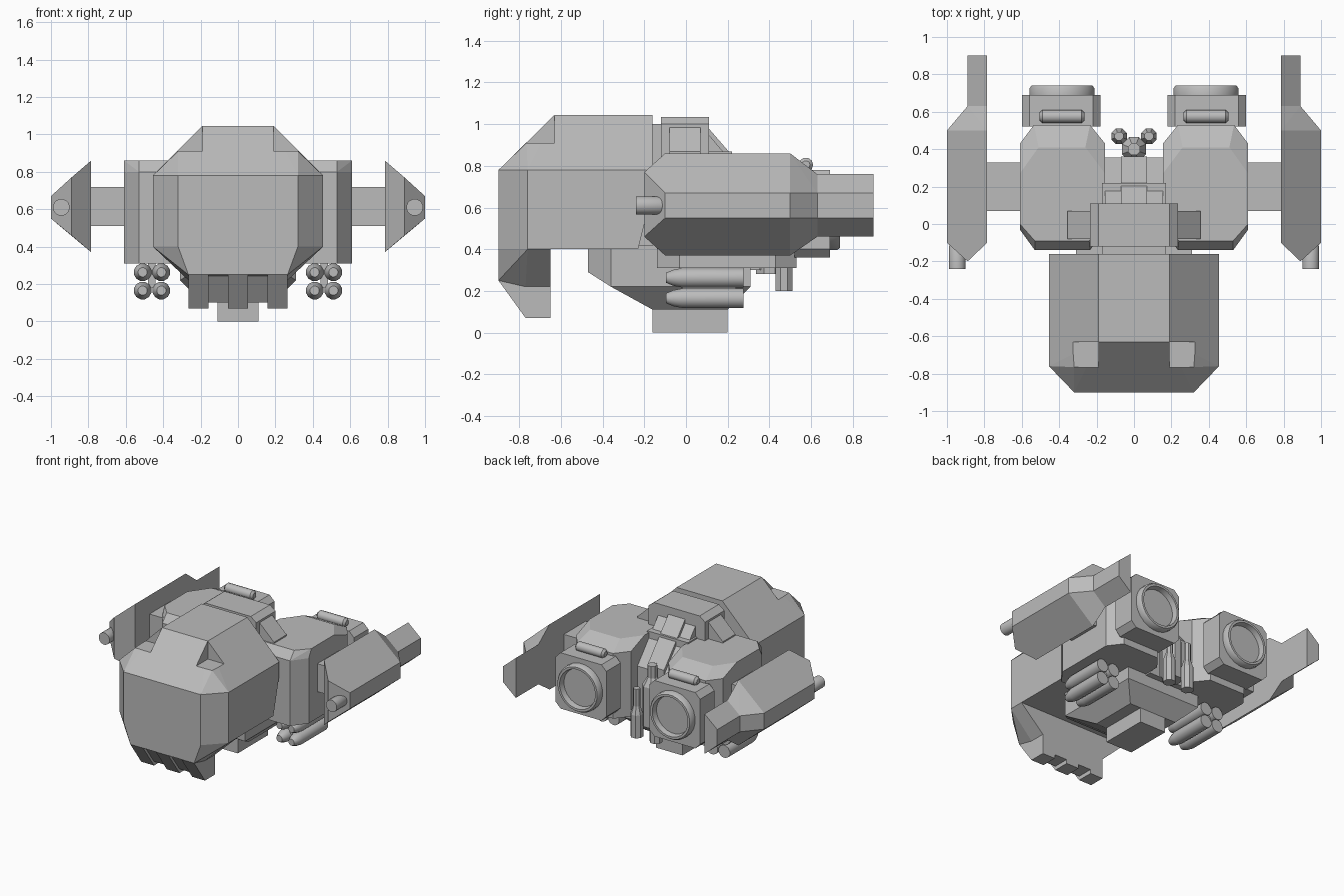
import bpy, bmesh, math
from mathutils import Vector, Matrix

if "Cube" in bpy.data.objects:
    bpy.data.objects.remove(bpy.data.objects["Cube"])

GREY = (0.5, 0.5, 0.5, 1)
hull_grey = bpy.data.materials.new("hull_grey")
hull_grey.use_nodes = True
hull_grey.diffuse_color = GREY
hull_grey.node_tree.nodes["Principled BSDF"].inputs["Base Color"].default_value = GREY


def finish(bm, name, smooth=False):
    bmesh.ops.recalc_face_normals(bm, faces=bm.faces)
    mesh = bpy.data.meshes.new(name)
    bm.to_mesh(mesh)
    bm.free()
    mesh.materials.append(hull_grey)
    ob = bpy.data.objects.new(name, mesh)
    bpy.context.collection.objects.link(ob)
    if smooth:
        bpy.ops.object.select_all(action='DESELECT')
        ob.select_set(True)
        bpy.context.view_layer.objects.active = ob
        bpy.ops.object.shade_smooth_by_angle(angle=math.radians(40))
    return ob


def mirror(ob):
    ob.modifiers.new("mirror", 'MIRROR')
    return ob


def both(points):
    """Points plus their mirror images in x."""
    return points + [(-x, y, z) for x, y, z in points]


def hull(name, points):
    bm = bmesh.new()
    for p in points:
        bm.verts.new(p)
    res = bmesh.ops.convex_hull(bm, input=bm.verts)
    loose = {g for g in res["geom_interior"] + res["geom_unused"]
             if isinstance(g, bmesh.types.BMVert) and not g.link_faces}
    bmesh.ops.delete(bm, geom=list(loose), context='VERTS')
    bmesh.ops.dissolve_limit(bm, angle_limit=0.02, verts=bm.verts, edges=bm.edges)
    return finish(bm, name)


def box(name, x0, x1, y0, y1, z0, z1):
    return hull(name, [(x, y, z) for x in (x0, x1) for y in (y0, y1) for z in (z0, z1)])


def extrude_x(name, profile, x0, x1):
    """Solid from a (y, z) outline."""
    bm = bmesh.new()
    face = bm.faces.new([bm.verts.new((x0, y, z)) for y, z in profile])
    ext = bmesh.ops.extrude_face_region(bm, geom=[face])["geom"]
    bmesh.ops.translate(bm, vec=(x1 - x0, 0, 0),
                        verts=[g for g in ext if isinstance(g, bmesh.types.BMVert)])
    return finish(bm, name)


def lathe(name, profile, centre, axis, sides=16, smooth=True):
    """Spin a (radius, distance) profile about an axis."""
    bm = bmesh.new()
    rings = [[bm.verts.new((r * math.cos(a), r * math.sin(a), d))
              for a in (2 * math.pi * (i + 0.5) / sides for i in range(sides))]
             for r, d in profile]
    for lo, hi in zip(rings, rings[1:]):
        for i in range(sides):
            j = (i + 1) % sides
            bm.faces.new((lo[i], lo[j], hi[j], hi[i]))
    bm.faces.new(rings[0])
    bm.faces.new(rings[-1])
    turn = Vector((0, 0, 1)).rotation_difference(Vector(axis)).to_matrix().to_4x4()
    bm.transform(Matrix.Translation(centre) @ turn)
    return finish(bm, name, smooth)


# Head: chamfered block, with a square notch cut from each upper front corner
head = hull("head", both([
    (.32, -.9, .4), (.455, -.76, .4), (.455, -.23, .4), (.32, -.9, .78), (.455, -.76, .78),
    (.455, -.16, .78), (.455, -.16, .68), (.32, -.765, .91),
    (.19, -.63, 1.045), (.19, -.16, 1.045)]))
for side in (1, -1):
    cutter = box("notch_cutter", side * .19, side * .6, -1.1, -.63, .91, 1.2)
    cutter.hide_render = True
    cutter.hide_viewport = True
    cut = head.modifiers.new("notch", 'BOOLEAN')
    cut.operation = 'DIFFERENCE'
    cut.solver = 'EXACT'
    cut.object = cutter

# Jaw and toothed chin
hull("jaw", both([(.32, -.9, .4), (.455, -.76, .4), (.455, -.65, .4),
                  (.265, -.9, .25), (.265, -.77, .22), (.265, -.65, .22)]))
for i in range(5):
    x = -.265 + i * .106
    up = .03 * (i % 2)
    extrude_x("chin_tooth" if i % 2 == 0 else "chin_gap",
              [(-.9, .34), (-.9, .25 + up), (-.77, .07 + up), (-.65, .07 + up), (-.65, .34)],
              x, x + .106)

# Central body, foot block and spine
hull("lower_body", both([(.31, -.36, .42), (.31, .31, .42), (.31, -.36, .22), (.31, .31, .22),
                         (.2, -.47, .42), (.2, -.47, .29), (.2, -.16, .11), (.2, .2, .11)]))
box("foot_block", -.11, .11, -.16, .2, 0, .12)
box("core", -.17, .17, -.25, .22, .35, .87)
extrude_x("spine", [(.1, .99), (.36, .69), (.36, .3), (.1, .3)], -.07, .07)
extrude_x("spine_base", [(.1, .96), (.355, .66), (.355, .3), (.1, .3)], -.155, .155)

# Turret block behind the head
box("neck", -.17, .17, -.17, -.11, .8, 1.0)
hull("turret", both([(x, y, z) for y in (-.12, .11)
                     for x, z in ((.19, 1.035), (.235, 1.0), (.235, .84))]))
mirror(hull("turret_cheek", [(x, y, z) for y in (-.08, .07)
                             for x, z in ((.2, .985), (.235, .985), (.355, .87), (.355, .8), (.2, .8))]))

# Engine nacelles
plan = [(.155, -.03), (.235, -.14), (.53, -.14), (.61, -.03),
        (.61, .43), (.535, .53), (.235, .53), (.155, .43)]
top = [(.155, .0), (.24, -.09), (.53, -.09), (.61, .0),
       (.61, .27), (.51, .41), (.26, .41), (.155, .27)]
mirror(hull("nacelle", [(x, y, z) for x, y in plan for z in (.31, .8)]
            + [(x, y, .86) for x, y in top]))
mirror(hull("engine_housing", [(.39 + sx * x, y, .57 + sz * z) for y in (.52, .69)
                               for sx in (1, -1) for sz in (1, -1)
                               for x, z in ((.21, .17), (.17, .21))]))
mirror(lathe("engine_ring", [(.175, 0), (.175, .04), (.165, .055), (.148, .055), (.14, .015)],
             (.385, .685, .57), (0, 1, 0), 24))
mirror(lathe("housing_bar", [(.02, 0), (.035, .015), (.035, .225), (.02, .24)],
             (.265, .575, .805), (1, 0, 0), 10))

# Wings, struts and wing guns
mirror(box("wing_strut", .58, .8, .07, .33, .51, .72))
section = [(.785, .86), (1, .67), (1, .55), (.785, .37)]
tail = [(.785, .76), (.89, .67), (.89, .55), (.785, .46)]
mirror(hull("wing", [(x, y, z) for x, z in section for y in (-.1, .5)]
            + [(.89, -.2, .77), (.89, -.2, .46)] + [(x, .63, z) for x, z in tail]))
mirror(hull("wing_tail", [(x, y, z) for x, z in tail for y in (.62, .9)]))
mirror(lathe("wing_gun", [(.045, 0), (.045, .12), (.02, .16)], (.945, -.24, .61), (0, 1, 0)))

# Missile clusters under the nacelles
for x in (.41, .51):
    for z in (.263, .165):
        mirror(lathe("missile", [(.025, 0), (.04, .035), (.048, .075), (.048, .37)],
                     (x, -.095, z), (0, 1, 0), 12))
mirror(box("missile_rack", .44, .48, -.02, .24, .18, .33))

# Rear exhaust bottles
lathe("centre_bottle", [(.07, 0), (.07, .3), (.035, .36), (.035, .45)],
      (0, .4, .28), (0, 0, 1), 8, False)
mirror(lathe("side_bottle", [(.045, 0), (.045, .17), (.025, .23), (.025, .36)],
             (.08, .47, .2), (0, 0, 1), 8, False))
